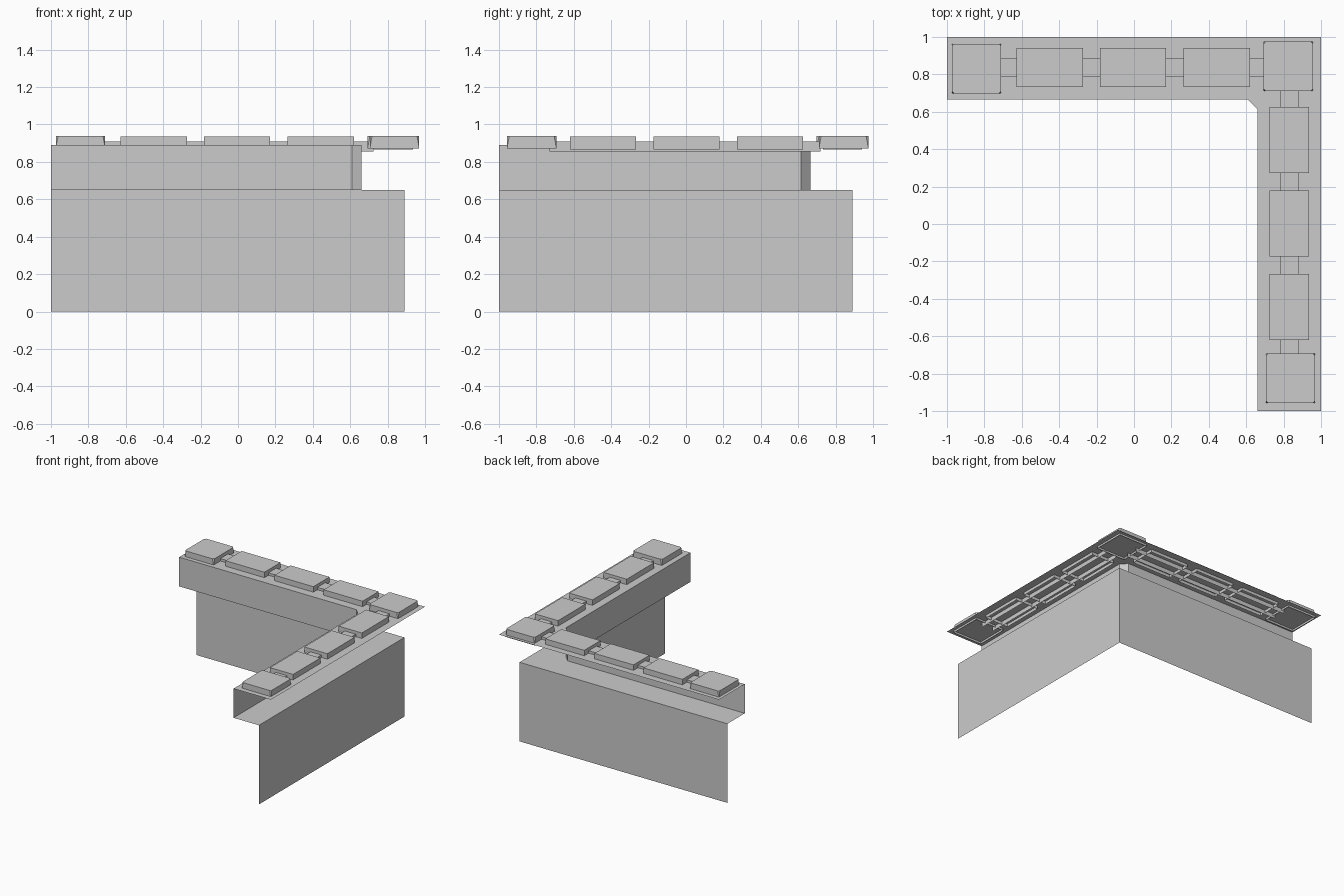
import bpy
from mathutils import Vector

if "Cube" in bpy.data.objects:
    bpy.data.objects.remove(bpy.data.objects["Cube"], do_unlink=True)

stone = bpy.data.materials.new("light grey stone")
stone.use_nodes = True
GREY = (0.6, 0.6, 0.6, 1)
stone.diffuse_color = GREY
stone.node_tree.nodes["Principled BSDF"].inputs["Base Color"].default_value = GREY


def add_object(name, verts, faces):
    mesh = bpy.data.meshes.new(name)
    mesh.from_pydata(verts, [], faces)
    mesh.materials.append(stone)
    obj = bpy.data.objects.new(name, mesh)
    bpy.context.collection.objects.link(obj)
    return obj


def sheet(name, outline, z):
    add_object(name, [(x, y, z) for x, y in outline], [range(len(outline))])


def wall(name, path, z0, z1):
    n = len(path)
    verts = [(x, y, z) for z in (z0, z1) for x, y in path]
    add_object(name, verts, [(i, n + i, n + i + 1, i + 1) for i in range(n - 1)])


def corners(x0, x1, y0, y1):
    return [Vector(c) for c in ((x0, y0), (x1, y0), (x1, y1), (x0, y1))]


def block(name, rect, z0, z1, clip=0.0):
    """Bottomless block; clip cuts the upper corners off diagonally."""
    base = corners(*rect)
    verts = [(*p, z0) for p in base]
    if not clip:
        verts += [(*p, z1) for p in base]
        faces = [(4, 5, 6, 7)]
        faces += [(i, (i + 1) % 4, (i + 1) % 4 + 4, i + 4) for i in range(4)]
    else:
        for i, p in enumerate(base):
            for q in (base[i - 1], base[(i + 1) % 4]):
                verts.append((*(p + (q - p).normalized() * clip), z1))
        faces = [range(4, 12)]
        for i in range(4):
            j = (i + 1) % 4
            faces += [(i, j, 4 + 2 * j, 5 + 2 * i), (i, 5 + 2 * i, 4 + 2 * i)]
    add_object(name, verts, faces)


def channel(name, rect, z0, z1, along_x):
    """Upside-down trough with open ends."""
    a, b, c, d = corners(*rect)
    if not along_x:
        a, b, c, d = b, c, d, a
    verts = [(*p, z) for z in (z0, z1) for p in (a, b, c, d)]
    add_object(name, verts, [(0, 1, 5, 4), (4, 5, 6, 7), (2, 3, 7, 6)])


# Walls, ledge and cap sheet, all following the L-shaped corner
LEDGE, CAP = 0.65, 0.89
inner = [(-1, 0.665), (0.61, 0.665), (0.66, 0.615), (0.66, -1)]
outer = [(-1, 0.89), (0.89, 0.89), (0.89, -1)]
rim = [(-1, 1), (1, 1), (1, -1)]
wall("lower_wall", outer, 0, LEDGE)
wall("upper_wall", inner, LEDGE, CAP)
sheet("ledge", inner + outer[::-1], LEDGE)
sheet("cap_sheet", inner + rim[::-1], CAP)

# Coping stones and connecting channels along both arms
TOP = 0.935
for i, t in enumerate((-0.45, -0.005, 0.442)):
    block(f"back_coping_{i}", (t - 0.177, t + 0.177, 0.733, 0.942), 0.865, TOP)
    s = t + 0.007
    block(f"side_coping_{i}", (0.725, 0.935, s - 0.177, s + 0.177), 0.865, TOP)
channel("back_channel", (-0.73, 0.725, 0.785, 0.885), 0.855, 0.91, True)
channel("side_channel", (0.78, 0.88, -0.73, 0.72), 0.855, 0.91, False)

# Square stones at the corner and both ends
for name, cx, cy in (("back_end_stone", -0.842, 0.831),
                     ("corner_stone", 0.825, 0.843),
                     ("side_end_stone", 0.837, -0.825)):
    block(name, (cx - 0.132, cx + 0.132, cy - 0.132, cy + 0.132), 0.873, 0.938, 0.012)
